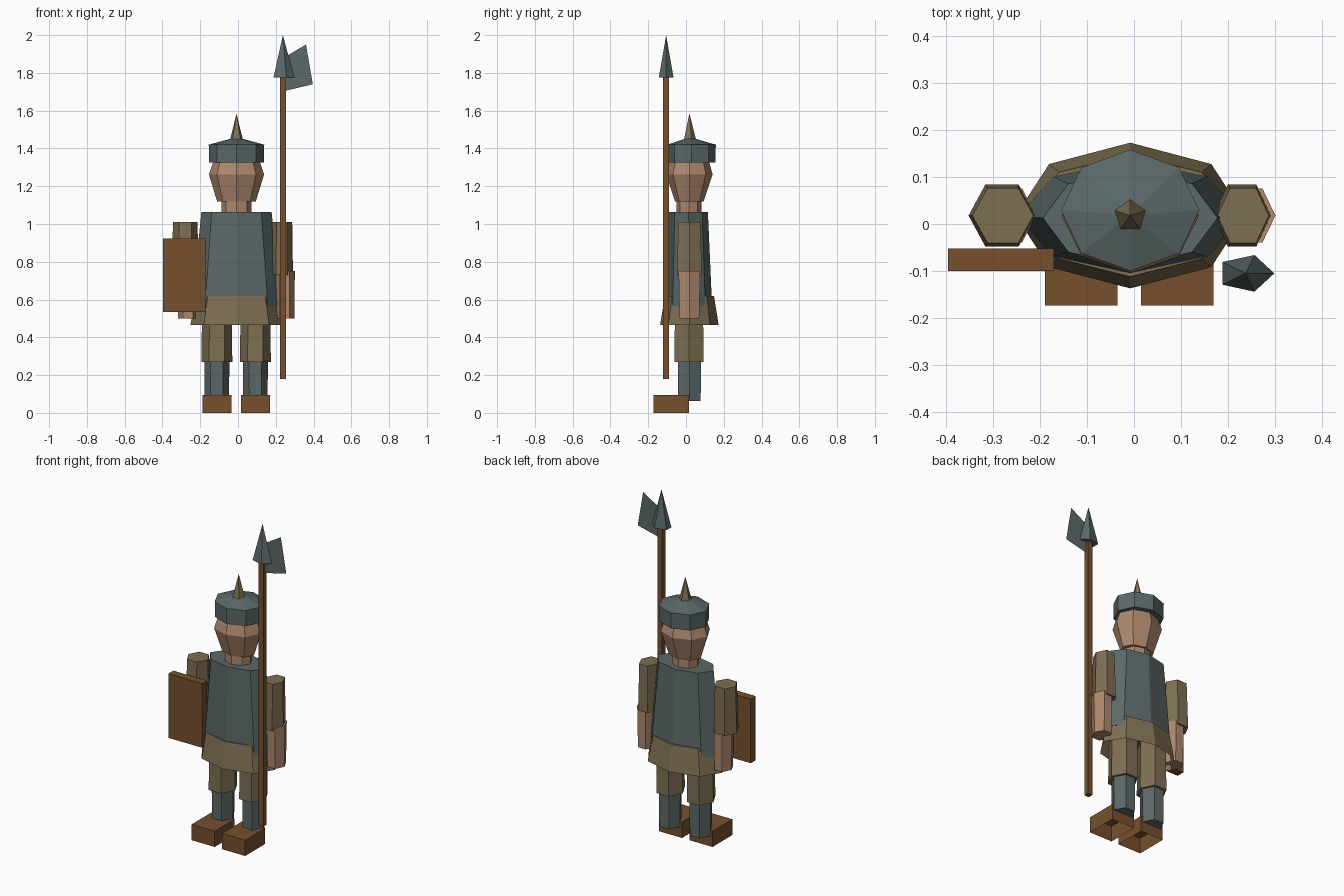
import bpy, bmesh, math

if "Cube" in bpy.data.objects:
    bpy.data.objects.remove(bpy.data.objects["Cube"])


def material(name, r, g, b):
    m = bpy.data.materials.new(name)
    lin = [((c / 255 + 0.055) / 1.055) ** 2.4 for c in (r, g, b)]
    m.diffuse_color = (*lin, 1)
    m.use_nodes = True
    m.node_tree.nodes["Principled BSDF"].inputs["Base Color"].default_value = m.diffuse_color
    return m


STEEL = material("steel", 92, 104, 104)
CLOTH = material("tan cloth", 126, 111, 82)
SKIN = material("skin", 174, 136, 110)
WOOD = material("brown leather and wood", 118, 80, 46)


def finish(name, bm, mat):
    bmesh.ops.recalc_face_normals(bm, faces=bm.faces[:])
    me = bpy.data.meshes.new(name)
    bm.to_mesh(me)
    bm.free()
    me.materials.append(mat)
    ob = bpy.data.objects.new(name, me)
    bpy.context.collection.objects.link(ob)
    return ob


def loft(name, sides, rings, mat, phase=0.0, bottom=True, top=True):
    """Stack of elliptical rings (x, y, z, rx, ry), bottom first; rx 0 is a point."""
    bm = bmesh.new()
    loops = []
    for x, y, z, rx, ry in rings:
        if rx == 0:
            loops.append([bm.verts.new((x, y, z))] * sides)
            continue
        angles = [phase + 2 * math.pi * i / sides for i in range(sides)]
        loops.append([bm.verts.new((x + rx * math.cos(a), y + ry * math.sin(a), z)) for a in angles])
    for lo, hi in zip(loops, loops[1:]):
        for i in range(sides):
            j = (i + 1) % sides
            quad = [lo[i], lo[j], hi[j], hi[i]]
            bm.faces.new(list(dict.fromkeys(quad)))
    if bottom:
        bm.faces.new(loops[0])
    if top and rings[-1][3] > 0:
        bm.faces.new(loops[-1])
    return finish(name, bm, mat)


def box(name, lo, hi, mat, open_bottom=False):
    bm = bmesh.new()
    bmesh.ops.create_cube(bm, size=1)
    for v in bm.verts:
        v.co = [l + (c + 0.5) * (h - l) for c, l, h in zip(v.co, lo, hi)]
    if open_bottom:
        base = [f for f in bm.faces if f.normal.z < -0.9]
        bmesh.ops.delete(bm, geom=base, context='FACES')
    return finish(name, bm, mat)


CX, CY = -0.008, 0.018

# Body: flared skirt and tunic
loft("skirt", 8, [(CX, CY, 0.465, 0.244, 0.155), (CX, CY, 0.62, 0.215, 0.13)],
     CLOTH, bottom=False)
loft("tunic", 8, [(CX, 0.016, 0.565, 0.235, 0.122), (CX, 0.013, 1.063, 0.186, 0.103)], STEEL)

# Neck and head
loft("neck", 8, [(CX, 0.015, 1.04, 0.08, 0.066), (CX, 0.015, 1.14, 0.08, 0.066)], SKIN)
loft("head", 8, [(CX, CY, 1.118, 0.102, 0.075), (CX, CY, 1.262, 0.146, 0.123),
                 (CX, CY, 1.345, 0.118, 0.1)], SKIN)

# Helmet with spike
loft("helmet", 8, [(CX, 0.029, 1.325, 0.145, 0.126), (CX, 0.029, 1.42, 0.147, 0.129),
                   (CX, 0.02, 1.46, 0, 0)], STEEL)
loft("helmet_spike", 5, [(CX, CY, 1.448, 0.035, 0.035), (CX, CY, 1.585, 0, 0)],
     CLOTH, phase=math.pi / 2)

# Legs and boots
for side, x in (("left", -0.112), ("right", 0.092)):
    loft(side + "_thigh", 6, [(x, 0.016, 0.27, 0.082, 0.09), (x, 0.016, 0.57, 0.078, 0.085)], CLOTH)
    loft(side + "_shin", 6, [(x, CY, 0.063, 0.064, 0.069), (x, CY, 0.29, 0.067, 0.071)], STEEL)
    box(side + "_boot", (x - 0.077, -0.173, 0), (x + 0.077, 0.017, 0.095), WOOD, open_bottom=True)

# Arms: sleeve and bare forearm
for side, x, r in (("left", -0.281, 0.071), ("right", 0.23, 0.061)):
    loft(side + "_sleeve", 6, [(x, CY, 0.73, r, 0.076), (x + 0.002, CY, 1.01, r - 0.006, 0.068)], CLOTH)
    f = x + 0.016
    loft(side + "_forearm", 6, [(f, CY, 0.5, 0.052, 0.06), (f, CY, 0.75, 0.055, 0.066)], SKIN)

# Shield
box("shield", (-0.396, -0.1, 0.535), (-0.17, -0.052, 0.922), WOOD)

# Polearm: shaft, spear point and flat axe blade
PX, PY = 0.2375, -0.105
box("polearm_shaft", (PX - 0.016, PY - 0.016, 0.18), (PX + 0.016, PY + 0.016, 1.79), WOOD)
loft("polearm_point", 5, [(PX, PY, 1.775, 0.061, 0.041), (PX, PY, 2.0, 0, 0)], STEEL)
bm = bmesh.new()
bm.faces.new([bm.verts.new((x, PY, z)) for x, z in
              ((0.25, 1.705), (0.396, 1.74), (0.36, 1.95), (0.25, 1.885))])
finish("polearm_blade", bm, STEEL)
